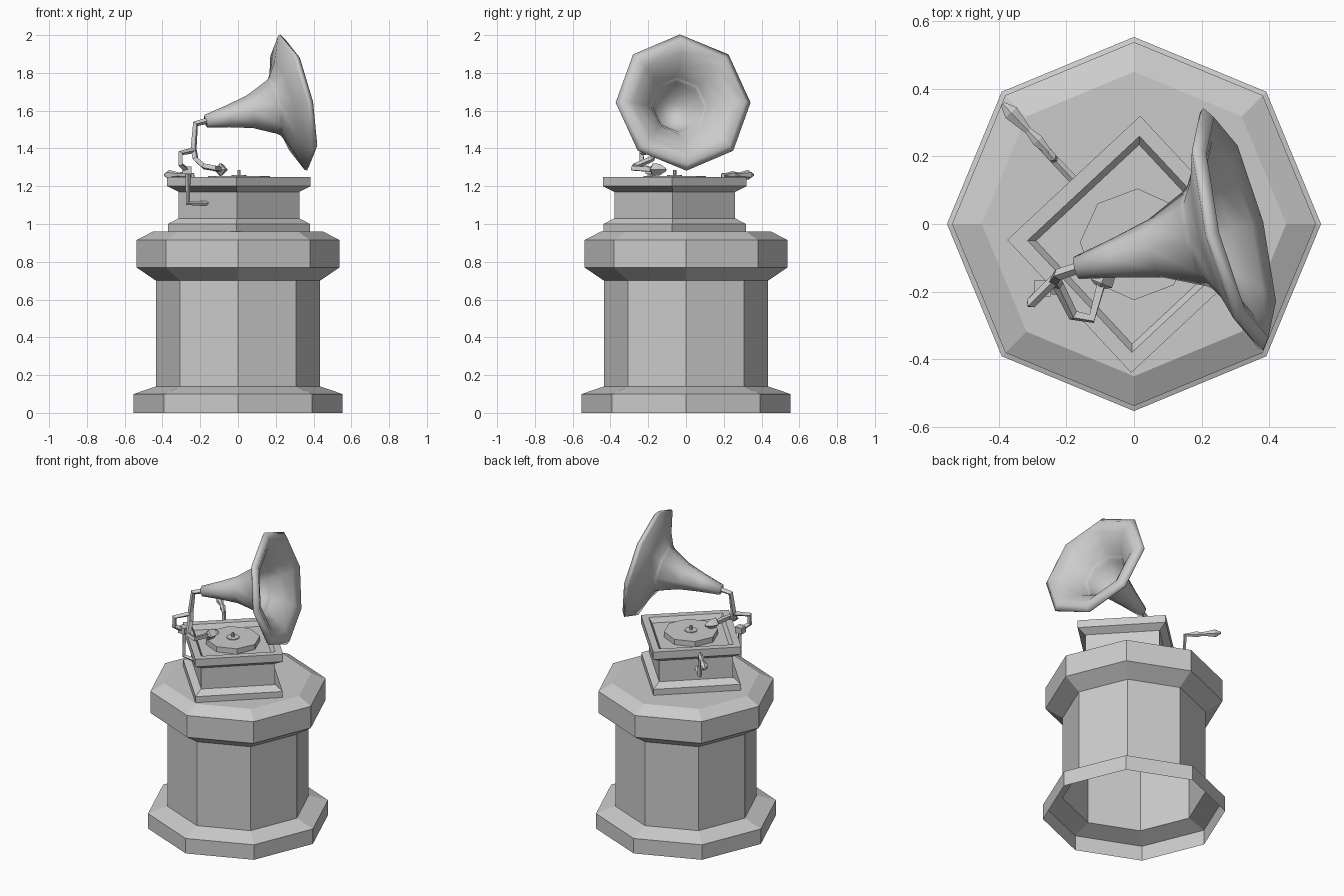
import bpy, math
from mathutils import Vector

cube = bpy.data.objects.get("Cube")
if cube:
    bpy.data.objects.remove(cube, do_unlink=True)

stone = bpy.data.materials.new("plain grey")
stone.use_nodes = True
stone.diffuse_color = (0.6, 0.6, 0.6, 1)
stone.node_tree.nodes["Principled BSDF"].inputs["Base Color"].default_value = (0.6, 0.6, 0.6, 1)


def add(name, mesh, smooth=False):
    mesh.materials.clear()
    mesh.materials.append(stone)
    obj = bpy.data.objects.new(name, mesh)
    bpy.context.collection.objects.link(obj)
    for poly in mesh.polygons:
        poly.use_smooth = smooth
    return obj


def lathe(name, profile, sides, base=(0, 0, 0), axis=(0, 0, 1), up=(0, 1, 0),
          turn=0, start_cap=True, end_cap=True, smooth=False):
    """Sweep (radius, distance) pairs around an axis with few sides."""
    base, d = Vector(base), Vector(axis).normalized()
    u = Vector(up)
    u = (u - d * u.dot(d)).normalized()
    v = d.cross(u)
    verts, faces = [], []
    for r, s in profile:
        for k in range(sides):
            a = 2 * math.pi * k / sides + math.radians(turn)
            verts.append(base + d * s + (u * math.cos(a) + v * math.sin(a)) * r)
    for i in range(len(profile) - 1):
        for k in range(sides):
            a, b = i * sides + k, i * sides + (k + 1) % sides
            faces.append((a, b, b + sides, a + sides))
    if start_cap:
        faces.append(tuple(reversed(range(sides))))
    if end_cap:
        faces.append(tuple(range(len(verts) - sides, len(verts))))
    mesh = bpy.data.meshes.new(name)
    mesh.from_pydata(verts, [], faces)
    mesh.update()
    return add(name, mesh, smooth)


def tube(name, points, radius):
    """Four-sided rod along a bent path."""
    curve = bpy.data.curves.new(name + " path", "CURVE")
    curve.dimensions = "3D"
    curve.bevel_depth = radius
    curve.bevel_resolution = 0
    curve.use_fill_caps = True
    spline = curve.splines.new("POLY")
    spline.points.add(len(points) - 1)
    for p, co in zip(spline.points, points):
        p.co = (*co, 1)
    temp = bpy.data.objects.new(name + " path", curve)
    bpy.context.collection.objects.link(temp)
    bpy.context.view_layer.update()
    graph = bpy.context.evaluated_depsgraph_get()
    mesh = bpy.data.meshes.new_from_object(temp.evaluated_get(graph))
    bpy.data.objects.remove(temp, do_unlink=True)
    return add(name, mesh)


# Octagonal pedestal, a shell open underneath
lathe("pedestal", [(0.553, 0), (0.553, 0.10), (0.434, 0.14), (0.434, 0.70),
                   (0.538, 0.77), (0.538, 0.915), (0.45, 0.96)], 8, start_cap=False)

# Square cabinet with a recessed top
centre = (0.005, -0.06, 0)
lathe("cabinet", [(0.377, 0.96), (0.377, 1.0), (0.32, 1.03), (0.32, 1.17), (0.38, 1.20),
                  (0.38, 1.25), (0.32, 1.25), (0.295, 1.22)], 4, centre, turn=-2)

# Turntable
lathe("turntable", [(0.165, 1.22), (0.165, 1.255)], 8, centre, turn=-2)
lathe("record_label", [(0.04, 1.255), (0.04, 1.26)], 8, centre)
lathe("spindle", [(0.009, 1.255), (0.009, 1.287)], 6, centre)

# Horn: outside flare, rolled rim, then the inside
horn_start, horn_axis = (-0.17, -0.13, 1.545), (0.465, 0.115, 0.098)
lathe("horn", [(0.034, 0), (0.058, 0.12), (0.088, 0.245), (0.15, 0.38), (0.235, 0.43),
               (0.36, 0.475), (0.368, 0.488), (0.335, 0.512), (0.27, 0.49),
               (0.20, 0.44), (0.13, 0.35), (0.07, 0.2)],
      8, horn_start, horn_axis, up=(0, 0, 1), smooth=True)

# Pipe, support bracket and tone arm
tube("horn_pipe", [(-0.15, -0.125, 1.55), (-0.225, -0.15, 1.53),
                   (-0.235, -0.165, 1.40), (-0.225, -0.18, 1.345),
                   (-0.18, -0.27, 1.305), (-0.125, -0.28, 1.295),
                   (-0.095, -0.17, 1.288)], 0.017)
tube("support_bracket", [(-0.235, -0.165, 1.39), (-0.305, -0.235, 1.375),
                         (-0.305, -0.235, 1.315), (-0.265, -0.19, 1.28)], 0.016)
lathe("bracket_block", [(0.034, 1.265), (0.034, 1.305)], 4, (-0.27, -0.19, 0), turn=45)
tube("support_rod", [(-0.265, -0.19, 1.285), (-0.265, -0.19, 1.11),
                     (-0.14, -0.07 - 0.14, 1.11)], 0.014)
lathe("tone_arm_head", [(0.018, 0), (0.034, 0.01), (0.03, 0.05), (0.008, 0.085)], 4,
      (-0.10, -0.185, 1.288), (0.4, 1, 0), up=(0, 0, 1))

# Winding crank
tube("crank_rod", [(-0.15, 0.10, 1.11), (-0.235, 0.19, 1.11),
                   (-0.24, 0.195, 1.26), (-0.28, 0.24, 1.26)], 0.013)
lathe("crank_handle", [(0.01, 0), (0.02, 0.05), (0.012, 0.09), (0.026, 0.165), (0.008, 0.20)],
      6, (-0.25, 0.21, 1.26), (-1, 1.05, 0), up=(0, 0, 1))
